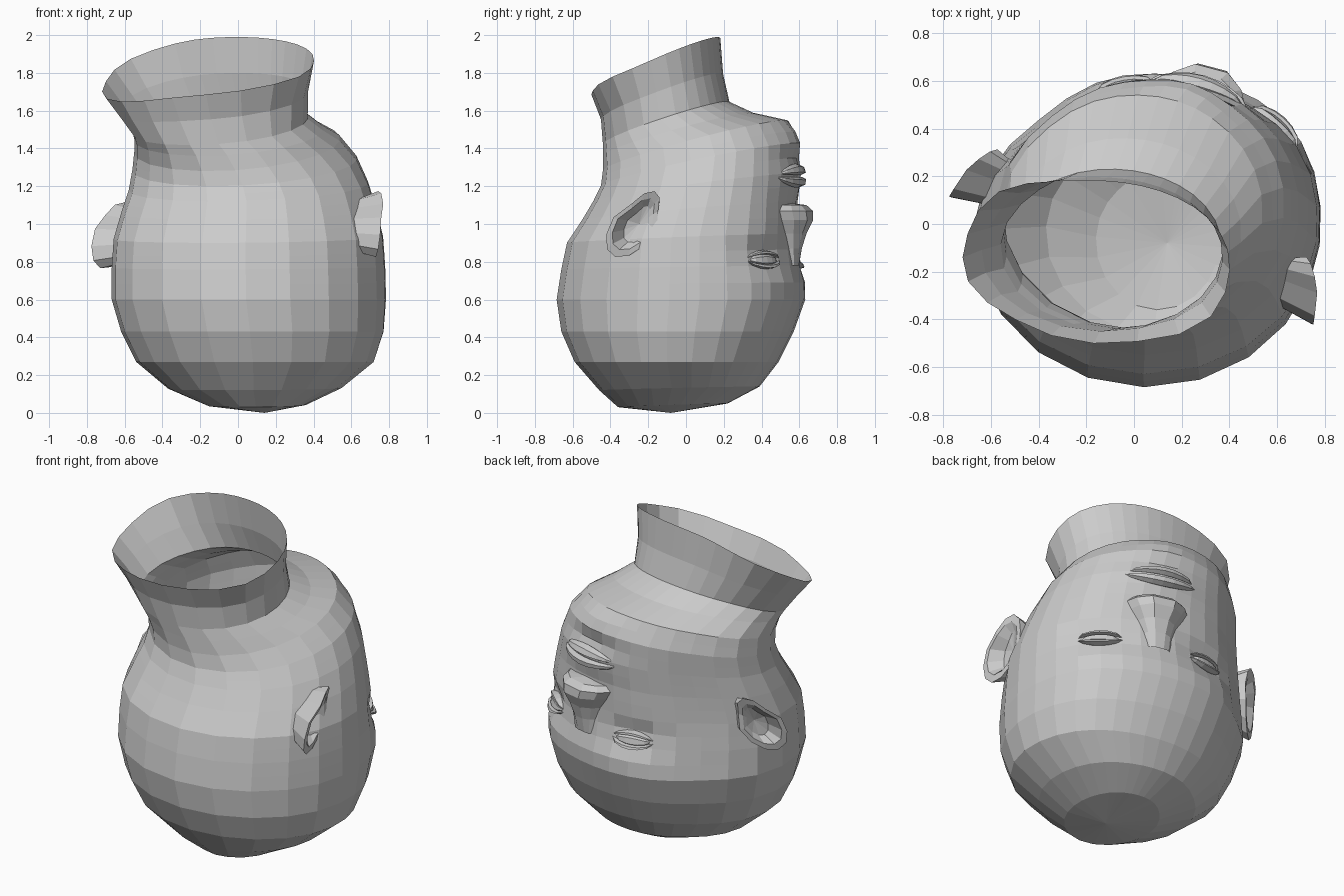
import bpy, bmesh
from math import sin, cos, pi, radians, exp
from mathutils import Vector

if "Cube" in bpy.data.objects:
    bpy.data.objects.remove(bpy.data.objects["Cube"])

YAW = radians(20)          # the face looks to +y, turned a little to +x
# section rows, crown to neck rim: z front, z back, x min, x max, y back, y front, left sag
ROWS = [
    (.05, .03, -.16, .36, -.36, .22, 0),
    (.14, .12, -.37, .55, -.46, .39, 0),
    (.27, .27, -.54, .72, -.59, .49, 0),
    (.43, .43, -.62, .77, -.66, .57, 0),
    (.60, .60, -.67, .78, -.685, .63, 0),
    (.78, .76, -.67, .775, -.66, .61, 0),
    (.95, .90, -.66, .765, -.63, .59, 0),
    (1.12, 1.02, -.62, .73, -.55, .59, 0),
    (1.27, 1.12, -.58, .69, -.49, .60, 0),
    (1.43, 1.20, -.56, .63, -.45, .60, 0),
    (1.55, 1.28, -.55, .54, -.44, .54, 0),
    (1.59, 1.36, -.55, .45, -.44, .36, 0),
    (1.65, 1.42, -.56, .37, -.44, .23, .02),
    (1.80, 1.55, -.64, .37, -.45, .195, .05),
    (1.99, 1.68, -.72, .40, -.50, .18, .10),
]
# add half rows through the face
FULL = []
for i, r in enumerate(ROWS):
    FULL.append(r)
    if 4 <= i < 10:
        FULL.append(tuple((a + b) / 2 for a, b in zip(r, ROWS[i + 1])))
# soft dents and bumps: angle, z, angle spread, z spread, amount
BUMPS = [(-28, .83, 12, .07, -.05), (28, .83, 12, .07, -.05), (0, .69, 30, .06, .015),
         (0, 1.47, 15, .06, .03), (0, 1.37, 16, .03, -.025), (0, 1.25, 18, .08, .025),
         (-62, .85, 20, .6, -.045), (32, .75, 26, .5, .045),
         (-65, 1.9, 25, .2, .06), (115, 1.9, 25, .25, .06), (-155, 1.75, 25, .15, -.045)]


def ring_point(row, a):
    """Point on a section row; a is the angle in degrees from the face direction."""
    zf, zb, x0, x1, y0, y1, sag = row
    p = radians(a) + YAW
    z = (zf + zb) / 2 + (zf - zb) / 2 * cos(p - YAW * .8) - sag * min(sin(p), 0) ** 2
    d = sum(k * exp(-((a - ba) / sa) ** 2 - ((z - bz) / sz) ** 2) for ba, bz, sa, sz, k in BUMPS)
    return Vector(((x0 + x1) / 2 + ((x1 - x0) / 2 + d) * sin(p),
                   (y0 + y1) / 2 + ((y1 - y0) / 2 + d) * cos(p), z))


def surf(a, z, out):
    """Point on the head at angle a and height z, pushed outwards."""
    pts = [ring_point(r, a) for r in FULL]
    p = pts[0]
    for s, e in zip(pts, pts[1:]):
        if s.z <= z <= e.z:
            p = s.lerp(e, (z - s.z) / (e.z - s.z))
            break
    return p + Vector((sin(radians(a) + YAW), cos(radians(a) + YAW), 0)) * out


def loft(name, rings, closed=True, start=None, end=None):
    """Skin rings of equal length; start and end are optional tip points."""
    bm = bmesh.new()
    vs = [[bm.verts.new(p) for p in r] for r in rings]
    n = len(vs[0])
    span = range(n if closed else n - 1)
    for r, s in zip(vs, vs[1:]):
        for i in span:
            bm.faces.new((r[i], r[(i + 1) % n], s[(i + 1) % n], s[i]))
    for tip, r in ((start, vs[0]), (end, vs[-1])):
        if tip is not None:
            t = bm.verts.new(tip)
            for i in span:
                bm.faces.new((t, r[i], r[(i + 1) % n]))
    bmesh.ops.recalc_face_normals(bm, faces=bm.faces)
    me = bpy.data.meshes.new(name)
    bm.to_mesh(me)
    bm.free()
    ob = bpy.data.objects.new(name, me)
    bpy.context.collection.objects.link(ob)
    return ob


# head and open neck: columns are closer together on the face
N = 26
angles = []
for i in range(N):
    t = 2 * pi * i / N - pi
    angles.append((t - .38 * sin(t)) * 180 / pi)
loft("head", [[ring_point(r, a) for a in angles] for r in FULL], start=(.14, -.08, 0))

# nose: z, half width in degrees, height
nose = [(.78, 5, .01), (.87, 6, .04), (.95, 8, .075), (1.02, 11, .11),
        (1.07, 13, .105), (1.10, 11, .07)]
rings = []
for z, w, h in nose:
    rings.append([surf(w * f, z, g * h - (.015 if g == 0 else 0))
                  for f, g in ((-1.3, 0), (-.9, .5), (-.4, .95), (.4, .95), (.9, .5), (1.3, 0))])
loft("nose", rings, closed=False, end=surf(0, 1.11, 0))


def fold(name, a0, a1, z, half, out, bow, steps=6):
    """Tapered roll of skin along the face, used for lips and eyelids."""
    rings = []
    for i in range(1, steps):
        t = i / steps
        s = sin(pi * t) ** .7
        zc = z + bow * s
        rings.append([surf(a0 + (a1 - a0) * t, zc + half * s * cos(k * pi / 3),
                           out * s * (sin(k * pi / 3) + .25)) for k in range(6)])
    return loft(name, rings, start=surf(a0, z, -.01), end=surf(a1, z, -.01))


fold("upper_lip", -21, 21, 1.25, .028, .035, -.03, 8)
fold("lower_lip", -19, 19, 1.265, .03, .03, .025, 8)

# eyes with lids
for side, s in (("left", -1), ("right", 1)):
    fold(side + "_eyeball", s * 18, s * 37, .81, .035, .03, 0)
    fold(side + "_brow_lid", s * 16, s * 39, .81, .014, .04, -.035)
    fold(side + "_cheek_lid", s * 16, s * 39, .815, .012, .035, .035)


# ears: base, raised rim and sunken bowl around a tilted oval
def ear(name, centre, ang):
    p = radians(ang) + YAW
    n = Vector((sin(p), cos(p), 0))
    back = Vector((-sin(YAW), -cos(YAW), 0))
    # the lobe is at the top, the wide end at the bottom
    up, side = Vector((0, 0, .87)) - back * .5, back * .87 + Vector((0, 0, .3))
    c = Vector(centre)

    def oval(size, lift, flare):
        pts = []
        for k in range(12):
            t = 2 * pi * k / 12
            w = .115 if cos(t) < .3 else .075
            pts.append(c + up * (.2 * size * cos(t)) + side * (w * size * sin(t))
                       + n * (lift + flare * (sin(t) - .5 * cos(t))))
        return pts
    loft(name, [oval(.8, -.06, 0), oval(1, .06, .06), oval(.78, .06, .05), oval(.55, .015, .01)],
         end=c + n * -.005)


ear("right_ear", (.68, -.25, 1.0), 90)
ear("left_ear", (-.61, .20, .94), -90)
